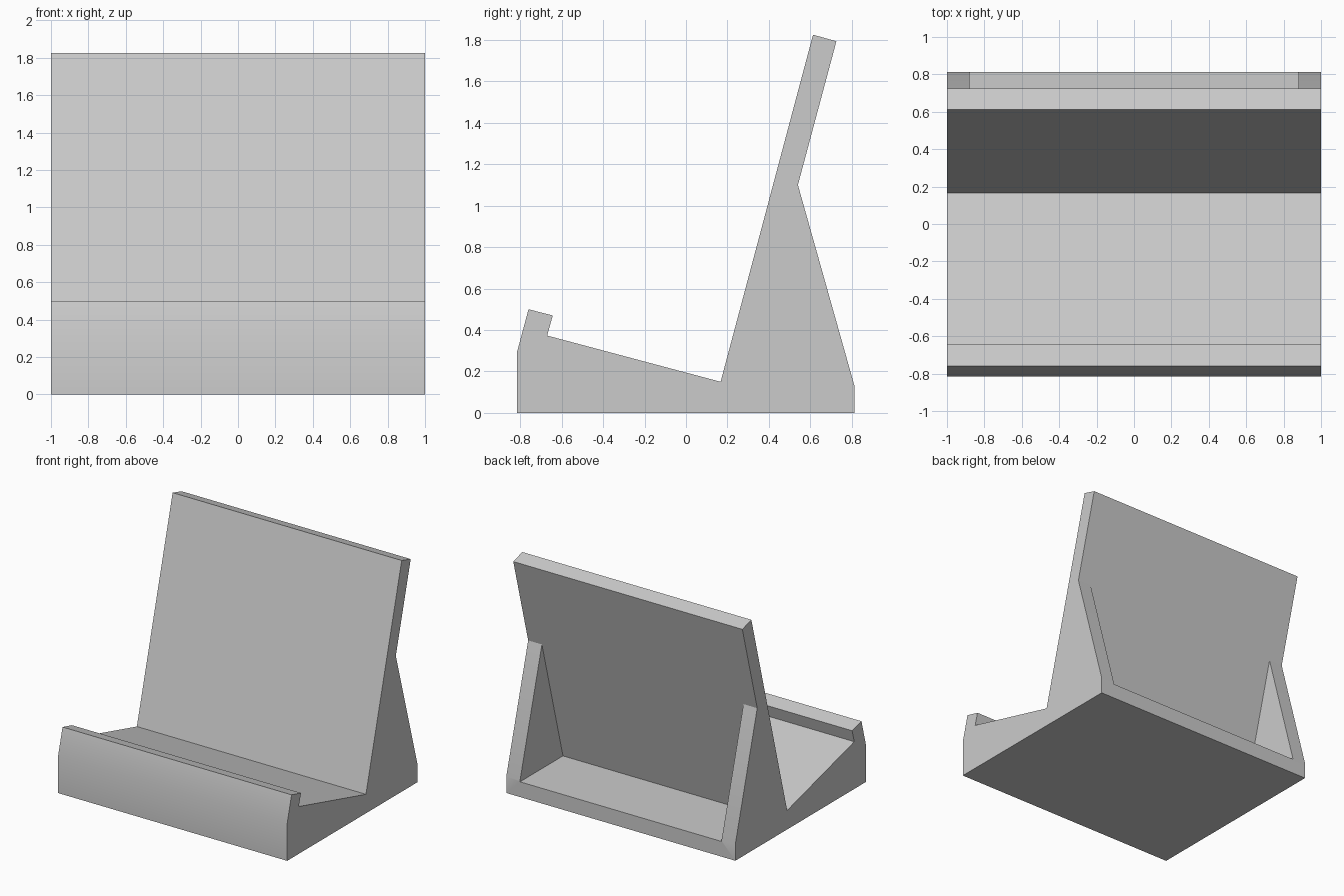
import bpy
import bmesh
import math

if "Cube" in bpy.data.objects:
    bpy.data.objects.remove(bpy.data.objects["Cube"], do_unlink=True)

HALF_WIDTH = 1.0
WALL = 0.12      # side wall thickness
FLOOR = 0.12     # pocket floor height
LEAN = math.tan(math.radians(15))

# Plain grey plastic
grey = bpy.data.materials.new("plain_grey")
grey.use_nodes = True
colour = (0.6, 0.6, 0.6, 1)
grey.diffuse_color = colour
grey.node_tree.nodes["Principled BSDF"].inputs["Base Color"].default_value = colour


def prism(name, profile, half):
    """Extrude a (y, z) side profile across x from -half to +half."""
    bm = bmesh.new()
    cap = bm.faces.new([bm.verts.new((-half, y, z)) for y, z in profile])
    grown = bmesh.ops.extrude_face_region(bm, geom=[cap])["geom"]
    moved = [v for v in grown if isinstance(v, bmesh.types.BMVert)]
    bmesh.ops.translate(bm, verts=moved, vec=(2 * half, 0, 0))
    bmesh.ops.recalc_face_normals(bm, faces=bm.faces)
    mesh = bpy.data.meshes.new(name)
    bm.to_mesh(mesh)
    bm.free()
    mesh.materials.append(grey)
    obj = bpy.data.objects.new(name, mesh)
    bpy.context.collection.objects.link(obj)
    return obj


# Point where the rear braces meet the back of the leaning panel
knee_y, knee_z = 0.54, 1.10
top_z = 1.793

# Stand body: base, front lip, leaning panel and rear braces
stand = prism("stand_body", [
    (-0.815, 0), (0.813, 0), (0.813, 0.13),
    (knee_y, knee_z), (knee_y + (top_z - knee_z) * LEAN, top_z),
    (0.613, 1.825), (0.167, 0.15),
    (-0.67, 0.373), (-0.643, 0.47), (-0.76, 0.50), (-0.815, 0.295),
], HALF_WIDTH)

# Rear pocket between the braces
cutter = prism("pocket_cutter", [
    (knee_y - (knee_z - FLOOR) * LEAN, FLOOR), (1, FLOOR),
    (1, knee_z), (knee_y, knee_z),
], HALF_WIDTH - WALL)
cutter.hide_render = True

cut = stand.modifiers.new("pocket", "BOOLEAN")
cut.operation = "DIFFERENCE"
cut.solver = "EXACT"
cut.object = cutter

bpy.ops.object.select_all(action="DESELECT")
stand.select_set(True)
bpy.context.view_layer.objects.active = stand
bpy.ops.object.modifier_apply(modifier=cut.name)
bpy.data.objects.remove(cutter, do_unlink=True)

# Soften only the shallow bends of the front and the braces
bpy.ops.object.shade_smooth_by_angle(angle=math.radians(22))
